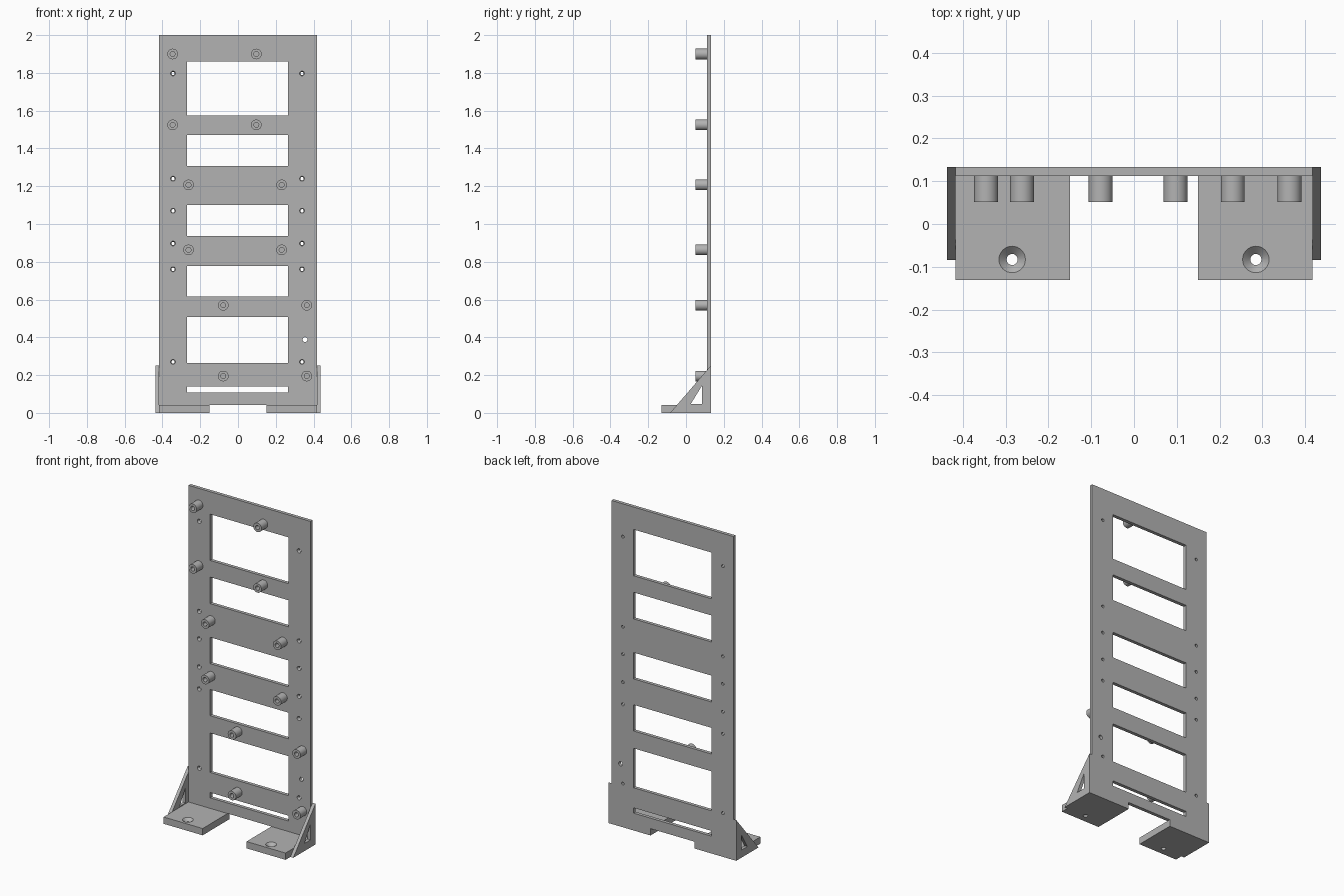
import bpy, bmesh, math
from mathutils import Matrix, Vector

if "Cube" in bpy.data.objects:
    bpy.data.objects.remove(bpy.data.objects["Cube"], do_unlink=True)

grey = bpy.data.materials.new("plain grey")
grey.use_nodes = True
grey.diffuse_color = (0.45, 0.45, 0.45, 1)
grey.node_tree.nodes["Principled BSDF"].inputs["Base Color"].default_value = (0.45, 0.45, 0.45, 1)

HALF = 0.417                   # half width of the panel
FRONT, BACK = 0.112, 0.133     # panel faces in y
FOOT = 0.042                   # foot thickness
ALONG_Y = Matrix.Rotation(math.pi / 2, 4, 'X')   # local +z points to -y


def finish(name, bm, smooth=False):
    bmesh.ops.recalc_face_normals(bm, faces=bm.faces)
    mesh = bpy.data.meshes.new(name)
    bm.to_mesh(mesh)
    bm.free()
    mesh.materials.append(grey)
    obj = bpy.data.objects.new(name, mesh)
    bpy.context.collection.objects.link(obj)
    if smooth:
        smooth_round(obj)
    return obj


def smooth_round(obj):
    bpy.ops.object.select_all(action='DESELECT')
    obj.select_set(True)
    bpy.context.view_layer.objects.active = obj
    bpy.ops.object.shade_smooth_by_angle(angle=math.radians(30))


def add_box(bm, low, high):
    low, high = Vector(low), Vector(high)
    matrix = Matrix.Translation((low + high) / 2) @ Matrix.Diagonal((high - low).to_4d())
    bmesh.ops.create_cube(bm, size=1, matrix=matrix)


def add_cone(bm, centre, r1, r2, depth, turn=Matrix()):
    bmesh.ops.create_cone(bm, cap_ends=True, segments=32, radius1=r1, radius2=r2,
                          depth=depth, matrix=Matrix.Translation(centre) @ turn)


def add_prism(bm, outline, x0, x1):
    face = bm.faces.new([bm.verts.new((x0, y, z)) for y, z in outline])
    new = bmesh.ops.extrude_face_region(bm, geom=[face])["geom"]
    bmesh.ops.translate(bm, vec=(x1 - x0, 0, 0),
                        verts=[v for v in new if isinstance(v, bmesh.types.BMVert)])


def cut(obj, *cutter_meshes):
    for bm in cutter_meshes:
        cutter = finish("cutter", bm)
        cutter.hide_render = True
        mod = obj.modifiers.new("cut", 'BOOLEAN')
        mod.operation, mod.solver, mod.object = 'DIFFERENCE', 'EXACT', cutter
        bpy.context.view_layer.objects.active = obj
        bpy.ops.object.modifier_apply(modifier=mod.name)
        bpy.data.objects.remove(cutter, do_unlink=True)
    smooth_round(obj)


# Upright panel with windows and screw holes
bm = bmesh.new()
add_box(bm, (-HALF, FRONT, FOOT), (HALF, BACK, 2))
panel = finish("back_panel", bm)

windows = bmesh.new()
for z0, z1 in ((0.107, 0.14), (0.264, 0.508), (0.615, 0.777),
               (0.937, 1.1), (1.308, 1.472), (1.575, 1.861)):
    add_box(windows, (-0.269, 0, z0), (0.266, 0.2, z1))

holes, sinks = bmesh.new(), bmesh.new()
for z in (0.27, 0.76, 0.897, 1.07, 1.24, 1.797):
    for x in (-0.344, 0.339):
        add_cone(holes, (x, 0.12, z), 0.009, 0.009, 0.1, ALONG_Y)
        add_cone(sinks, (x, FRONT, z), 0.009, 0.017, 0.016, ALONG_Y)
add_cone(holes, (0.355, 0.12, 0.388), 0.013, 0.013, 0.1, ALONG_Y)
cut(panel, windows, holes, sinks)

# Hollow standoffs, in rows of two
for z, xs in ((1.9, (-0.346, 0.097)), (1.525, (-0.346, 0.097)),
              (1.207, (-0.262, 0.231)), (0.863, (-0.262, 0.231)),
              (0.57, (-0.078, 0.364)), (0.195, (-0.078, 0.364))):
    for x in xs:
        bm = bmesh.new()
        profile = [bm.verts.new((x + r, y, z)) for r, y in
                   ((0.013, FRONT), (0.013, 0.051), (0.028, 0.051), (0.028, FRONT))]
        edges = [bm.edges.new(pair) for pair in zip(profile, profile[1:])]
        bmesh.ops.spin(bm, geom=profile + edges, cent=(x, 0, z), axis=(0, 1, 0),
                       angle=2 * math.pi, steps=32, use_merge=True)
        bmesh.ops.remove_doubles(bm, verts=bm.verts, dist=1e-5)
        finish("standoff", bm, smooth=True)

# Feet with countersunk holes and side gussets with triangular openings
for side, s in (("left", 1), ("right", -1)):
    bm = bmesh.new()
    x0, x1 = sorted((s * 0.15, s * HALF))
    add_box(bm, (x0, -0.131, 0), (x1, BACK, FOOT))
    foot = finish(side + "_foot", bm)
    bore, sink = bmesh.new(), bmesh.new()
    add_cone(bore, (s * 0.285, -0.083, 0), 0.013, 0.013, 0.2)
    add_cone(sink, (s * 0.285, -0.083, FOOT), 0.013, 0.049, 0.036)
    cut(foot, bore, sink)

    bm = bmesh.new()
    add_prism(bm, ((-0.084, 0), (BACK, 0), (BACK, 0.252)), s * HALF, s * 0.437)
    gusset = finish(side + "_gusset", bm)
    opening = bmesh.new()
    add_prism(opening, ((0.025, 0.047), (0.084, 0.047), (0.084, 0.143)), s * 0.38, s * 0.47)
    cut(gusset, opening)
